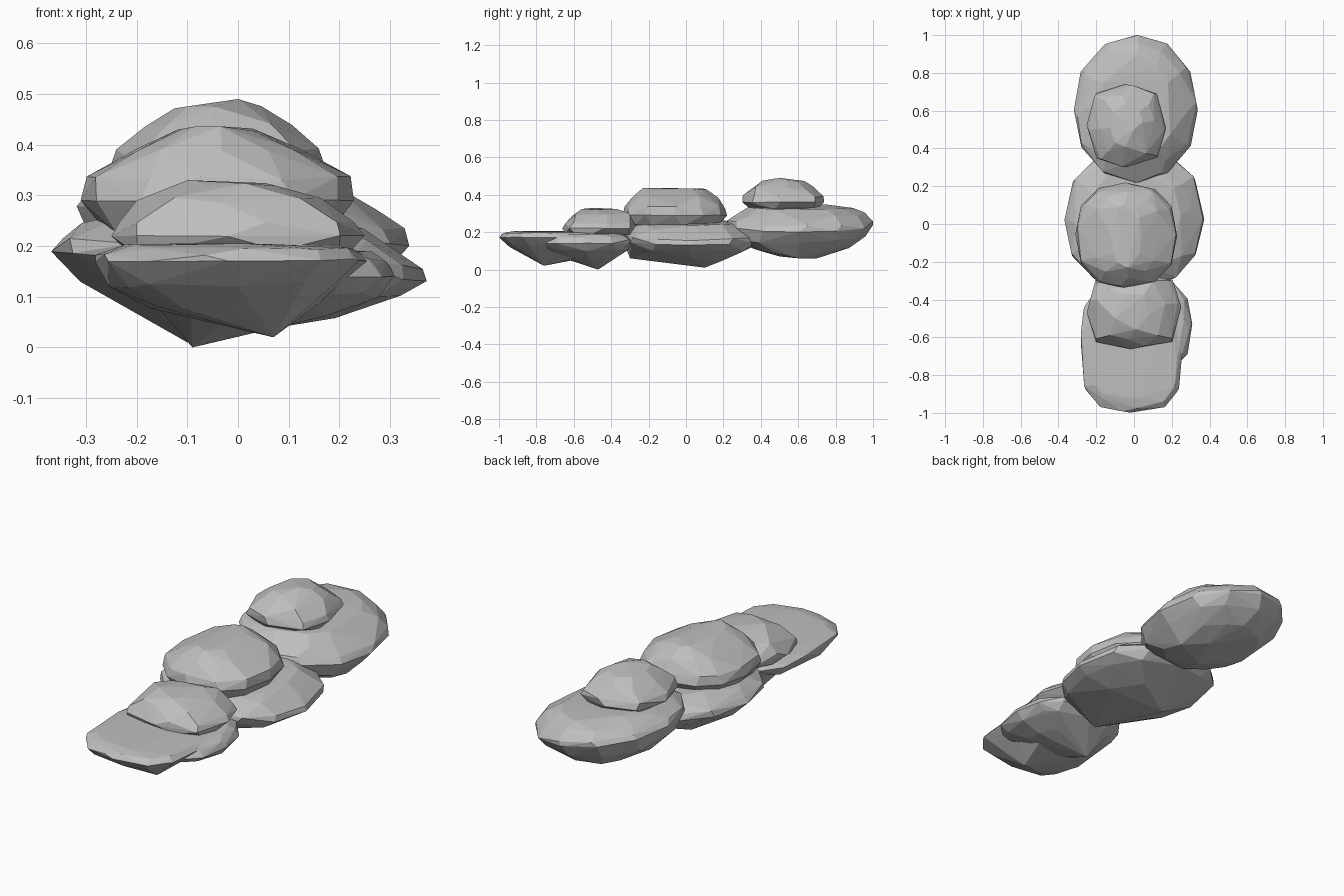
import bpy
import bmesh
import random
from math import cos, sin, tau, copysign

random.seed(4)
cube = bpy.data.objects.get("Cube")
if cube:
    bpy.data.objects.remove(cube, do_unlink=True)


def make_material(name, grey):
    mat = bpy.data.materials.new(name)
    mat.use_nodes = True
    colour = (grey, grey, grey, 1)
    mat.diffuse_color = colour
    shader = next(node for node in mat.node_tree.nodes if node.type == "BSDF_PRINCIPLED")
    shader.inputs["Base Color"].default_value = colour
    return mat


stone = make_material("pale_grey", 0.52)


def squared(value, power):
    """Push a sine or cosine outwards so that the oval becomes boxier."""
    return copysign(abs(value) ** power, value)


def add_ring(bm, centre, size, height, sides, boxy, rough, tilt):
    """One uneven oval ring of points around the boulder, sloping sideways."""
    for side in range(sides):
        angle = tau * (side + random.uniform(-rough, rough)) / sides
        bulge = 1 + random.uniform(-rough, rough) / 5
        x = size[0] * bulge * squared(cos(angle), boxy)
        y = size[1] * bulge * squared(sin(angle), boxy)
        z = height + x * tilt + random.uniform(-rough, rough) / 30
        bm.verts.new((centre[0] + x, centre[1] + y, z))


def lump(name, centre, size, heights, sides, boxy, crown, belly, points, tilt=0):
    """Faceted boulder: a hull around shrinking rings plus crest and keel points."""
    bottom, waist, top = heights
    bm = bmesh.new()

    # Widest line first, then the crown above it and the belly below it
    rings = [(waist, (1, 1), 0.04)]
    for step in (0.3, 0.7, 1):
        shrink = [1 - (1 - flat) * step ** 2 for flat in crown]
        rings.append((waist + (top - waist) * step, shrink, 0.2))
    for step, shrink in ((0.4, 0.87), (0.8, belly)):
        rings.append((waist + (bottom - waist) * step, (shrink, shrink), 0.25))
    for height, shrink, rough in rings:
        ring_size = [length * part for length, part in zip(size, shrink)]
        add_ring(bm, centre, ring_size, height, sides, boxy, rough, tilt * shrink[0])
    for point in points:
        bm.verts.new(point)

    # Wrap everything in one faceted skin
    bmesh.ops.convex_hull(bm, input=bm.verts)
    loose = [vert for vert in bm.verts if not vert.link_faces]
    bmesh.ops.delete(bm, geom=loose, context="VERTS")
    bmesh.ops.recalc_face_normals(bm, faces=bm.faces)
    mesh = bpy.data.meshes.new(name)
    bm.to_mesh(mesh)
    bm.free()
    mesh.materials.append(stone)
    obj = bpy.data.objects.new(name, mesh)
    bpy.context.collection.objects.link(obj)


# Rear boulder and its cap
lump("rear_base", centre=(0.01, 0.61), size=(0.33, 0.39), heights=(0.08, 0.24, 0.33),
     sides=12, boxy=0.95, crown=(0.6, 0.7), belly=0.65, tilt=-0.12,
     points=[(0.2, 0.6, 0.06), (0.1, 0.7, 0.06), (0, 0.5, 0.07)])
lump("rear_cap", centre=(-0.04, 0.52), size=(0.21, 0.22), heights=(0.32, 0.36, 0.47),
     sides=8, boxy=0.75, crown=(0.4, 0.5), belly=0.85,
     points=[(0, 0.5, 0.49)])

# Middle boulder and its cap
lump("middle_base", centre=(0, 0.03), size=(0.37, 0.37), heights=(0.05, 0.16, 0.25),
     sides=12, boxy=0.9, crown=(0.65, 0.75), belly=0.5, tilt=-0.08,
     points=[(-0.1, 0.1, 0.01), (0.1, 0.2, 0.05), (0, -0.3, 0.06)])
lump("middle_cap", centre=(-0.04, -0.06), size=(0.27, 0.28), heights=(0.22, 0.29, 0.43),
     sides=12, boxy=0.85, crown=(0.3, 0.6), belly=0.85, points=[])

# Front slab, the lower stone beneath it and the cap
lump("front_base", centre=(-0.01, -0.65), size=(0.27, 0.35), heights=(0.06, 0.17, 0.2),
     sides=12, boxy=0.65, crown=(0.8, 0.8), belly=0.6,
     points=[(0.07, -0.76, 0.02)])
lump("front_lower", centre=(0.05, -0.54), size=(0.26, 0.26), heights=(0.05, 0.14, 0.19),
     sides=12, boxy=0.8, crown=(0.8, 0.8), belly=0.5,
     points=[(-0.09, -0.47, 0)])
lump("front_cap", centre=(0, -0.46), size=(0.25, 0.2), heights=(0.18, 0.22, 0.32),
     sides=8, boxy=0.6, crown=(0.3, 0.5), belly=0.9,
     points=[(-0.1, -0.5, 0.33), (-0.2, -0.4, 0.29), (0.1, -0.3, 0.3)])
